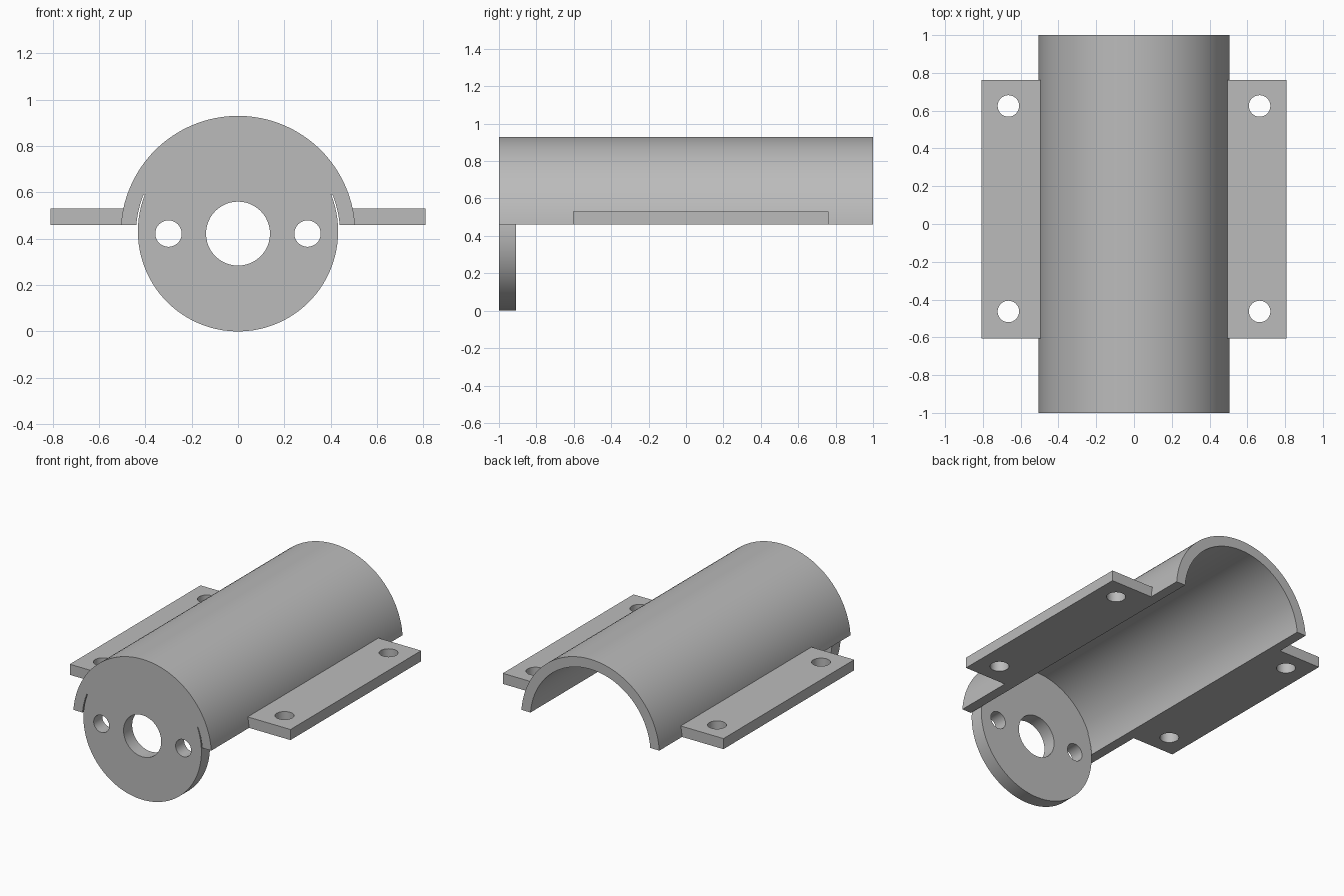
import bpy, bmesh, math
from mathutils import Matrix

cube = bpy.data.objects.get("Cube")
if cube:
    bpy.data.objects.remove(cube, do_unlink=True)

grey = bpy.data.materials.new("plain_grey")
grey.use_nodes = True
grey.diffuse_color = (0.5, 0.5, 0.5, 1)
grey.node_tree.nodes["Principled BSDF"].inputs["Base Color"].default_value = (0.5, 0.5, 0.5, 1)

AXIS_Z = 0.424      # height of the tube axis
OUTER, INNER = 0.506, 0.44
CUT_Z = 0.46        # lower edge of the half tube


def arc(cx, cy, r, start=0.0, end=2 * math.pi, n=48, closed=True):
    steps = n if closed else n - 1
    return [(cx + r * math.cos(start + (end - start) * i / steps),
             cy + r * math.sin(start + (end - start) * i / steps)) for i in range(n)]


def extrude(name, loops, lo, hi, upright=False):
    """Solid from an outline plus hole loops, extruded along z, or along y if upright."""
    curve = bpy.data.curves.new(name, "CURVE")
    curve.dimensions = "2D"
    curve.fill_mode = "BOTH"
    curve.extrude = (hi - lo) / 2
    for loop in loops:
        spline = curve.splines.new("POLY")
        spline.points.add(len(loop) - 1)
        for point, (u, v) in zip(spline.points, loop):
            point.co = (u, v, 0, 1)
        spline.use_cyclic_u = True
    helper = bpy.data.objects.new(name + "_outline", curve)
    bpy.context.collection.objects.link(helper)
    bpy.context.view_layer.update()
    graph = bpy.context.evaluated_depsgraph_get()
    mesh = bpy.data.meshes.new_from_object(helper.evaluated_get(graph))
    bpy.data.objects.remove(helper, do_unlink=True)
    bpy.data.curves.remove(curve)

    mid = (lo + hi) / 2
    if upright:
        place = Matrix.Translation((0, mid, 0)) @ Matrix.Rotation(math.pi / 2, 4, "X")
    else:
        place = Matrix.Translation((0, 0, mid))
    bm = bmesh.new()
    bm.from_mesh(mesh)
    bmesh.ops.remove_doubles(bm, verts=bm.verts, dist=1e-5)
    bmesh.ops.transform(bm, matrix=place, verts=bm.verts)
    bmesh.ops.recalc_face_normals(bm, faces=bm.faces)
    bm.to_mesh(mesh)
    bm.free()
    mesh.name = name
    mesh.materials.clear()
    mesh.materials.append(grey)
    obj = bpy.data.objects.new(name, mesh)
    bpy.context.collection.objects.link(obj)
    bpy.ops.object.select_all(action="DESELECT")
    obj.select_set(True)
    bpy.context.view_layer.objects.active = obj
    bpy.ops.object.shade_smooth_by_angle(angle=math.radians(30))
    return obj


# Half tube, cut flat along its lower edges
rise = CUT_Z - AXIS_Z
a_out, a_in = math.asin(rise / OUTER), math.asin(rise / INNER)
tube = (arc(0, AXIS_Z, OUTER, a_out, math.pi - a_out, 64, False)
        + arc(0, AXIS_Z, INNER, math.pi - a_in, a_in, 64, False))
extrude("half_tube", [tube], -1, 1, upright=True)

# Round end plate: joined to the tube above, with a thin gap at the sides
disc_r = 0.432
a_disc = math.asin((0.59 - disc_r) / disc_r)
a_join = math.asin((0.59 - AXIS_Z) / INNER)
disc = (arc(0, AXIS_Z, INNER + 0.002, a_join, math.pi - a_join, 40, False)
        + arc(0, disc_r, disc_r, math.pi - a_disc, 2 * math.pi + a_disc, 64, False))
holes = [arc(0, 0.422, 0.138)] + [arc(s * 0.3, 0.422, 0.057, n=32) for s in (-1, 1)]
extrude("end_plate", [disc] + holes, -1, -0.91, upright=True)

# Mounting flanges with two bolt holes each
for side, s in (("left", 1), ("right", -1)):
    outline = [(s * 0.495, -0.605), (s * 0.808, -0.605), (s * 0.808, 0.762), (s * 0.495, 0.762)]
    bolts = [arc(s * 0.665, y, 0.057, n=32) for y in (-0.463, 0.625)]
    extrude(side + "_flange", [outline] + bolts, CUT_Z, 0.53)
